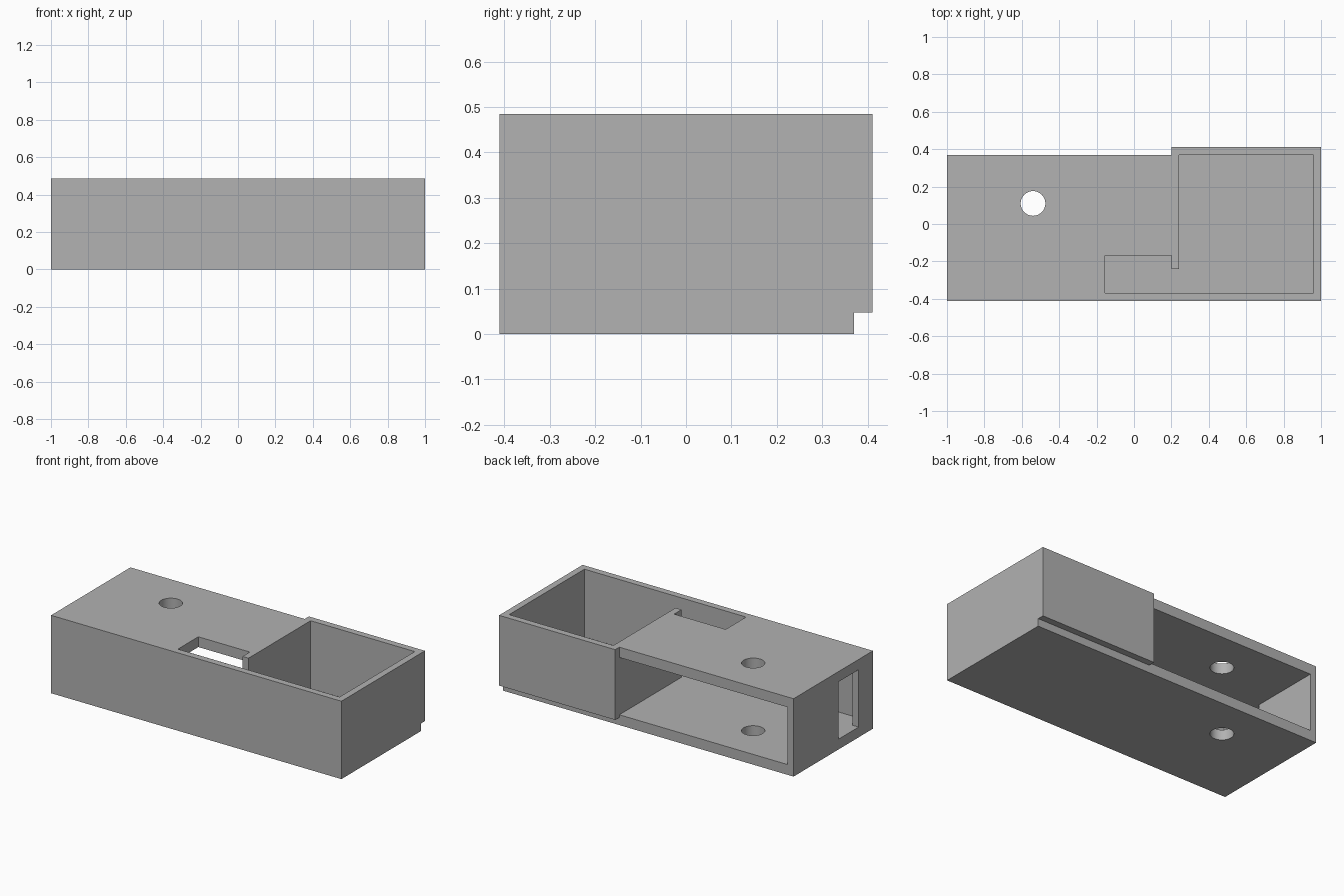
import bpy
import bmesh
import math
from mathutils import Matrix, Vector

default_cube = bpy.data.objects.get("Cube")
if default_cube:
    bpy.data.objects.remove(default_cube, do_unlink=True)

# Main dimensions
WALL = 0.041
HEIGHT = 0.485
FLOOR = 0.064
CEILING = HEIGHT - FLOOR
FRONT, BACK = -0.411, 0.37
INNER_FRONT = FRONT + WALL
BIN_LEFT = 0.2

grey = bpy.data.materials.new("plain grey")
grey.use_nodes = True
grey.diffuse_color = (0.445, 0.445, 0.445, 1)
grey.node_tree.nodes["Principled BSDF"].inputs["Base Color"].default_value = grey.diffuse_color


def add_object(name, bm):
    mesh = bpy.data.meshes.new(name)
    bm.to_mesh(mesh)
    bm.free()
    mesh.materials.append(grey)
    obj = bpy.data.objects.new(name, mesh)
    bpy.context.collection.objects.link(obj)
    return obj


def box(name, x, y, z):
    bm = bmesh.new()
    bmesh.ops.create_cube(bm, size=1)
    size = Vector((x[1] - x[0], y[1] - y[0], z[1] - z[0]))
    centre = Vector((sum(x), sum(y), sum(z))) / 2
    bmesh.ops.scale(bm, vec=size, verts=bm.verts)
    bmesh.ops.translate(bm, vec=centre, verts=bm.verts)
    return add_object(name, bm)


def cylinder(name, x, y, radius):
    bm = bmesh.new()
    bmesh.ops.create_cone(bm, cap_ends=True, segments=48, radius1=radius, radius2=radius,
                          depth=2, matrix=Matrix.Translation((x, y, 0)))
    return add_object(name, bm)


def combine(target, tool, operation):
    """Apply one boolean and remove its helper."""
    tool.hide_render = True
    mod = target.modifiers.new(operation, "BOOLEAN")
    mod.operation = operation
    mod.solver = "EXACT"
    mod.object = tool
    graph = bpy.context.evaluated_depsgraph_get()
    result = bpy.data.meshes.new_from_object(target.evaluated_get(graph))
    target.modifiers.clear()
    target.data = result
    bpy.data.objects.remove(tool, do_unlink=True)


# Outer solid: long block with a deeper open-topped bin at its left end
housing = box("housing", (-1, 1), (FRONT, BACK), (0, HEIGHT))
combine(housing, box("bin_block", (BIN_LEFT, 1), (0, BACK + WALL), (0.0475, HEIGHT)), "UNION")

# Hollows and openings
cutters = [
    box("chamber", (WALL - 1, BIN_LEFT), (INNER_FRONT, 0.6), (FLOOR, CEILING)),
    box("bin_hollow", (BIN_LEFT + WALL, 1 - WALL), (INNER_FRONT, BACK), (FLOOR, 1)),
    box("passage", (BIN_LEFT - 0.01, 0.3), (INNER_FRONT, -0.241), (FLOOR, 1)),
    box("top_slot", (-0.155, BIN_LEFT), (INNER_FRONT, -0.169), (0.3, 1)),
    box("end_window", (-1.1, -0.9), (-0.27, -0.07), (FLOOR, CEILING)),
    cylinder("through_hole", -0.54, 0.11, 0.066),
]
for cutter in cutters:
    combine(housing, cutter, "DIFFERENCE")

# One material, smooth hole walls with crisp edges
housing.data.materials.clear()
housing.data.materials.append(grey)
for face in housing.data.polygons:
    face.material_index = 0
bpy.ops.object.select_all(action="DESELECT")
housing.select_set(True)
bpy.context.view_layer.objects.active = housing
bpy.ops.object.shade_smooth_by_angle(angle=math.radians(30))
